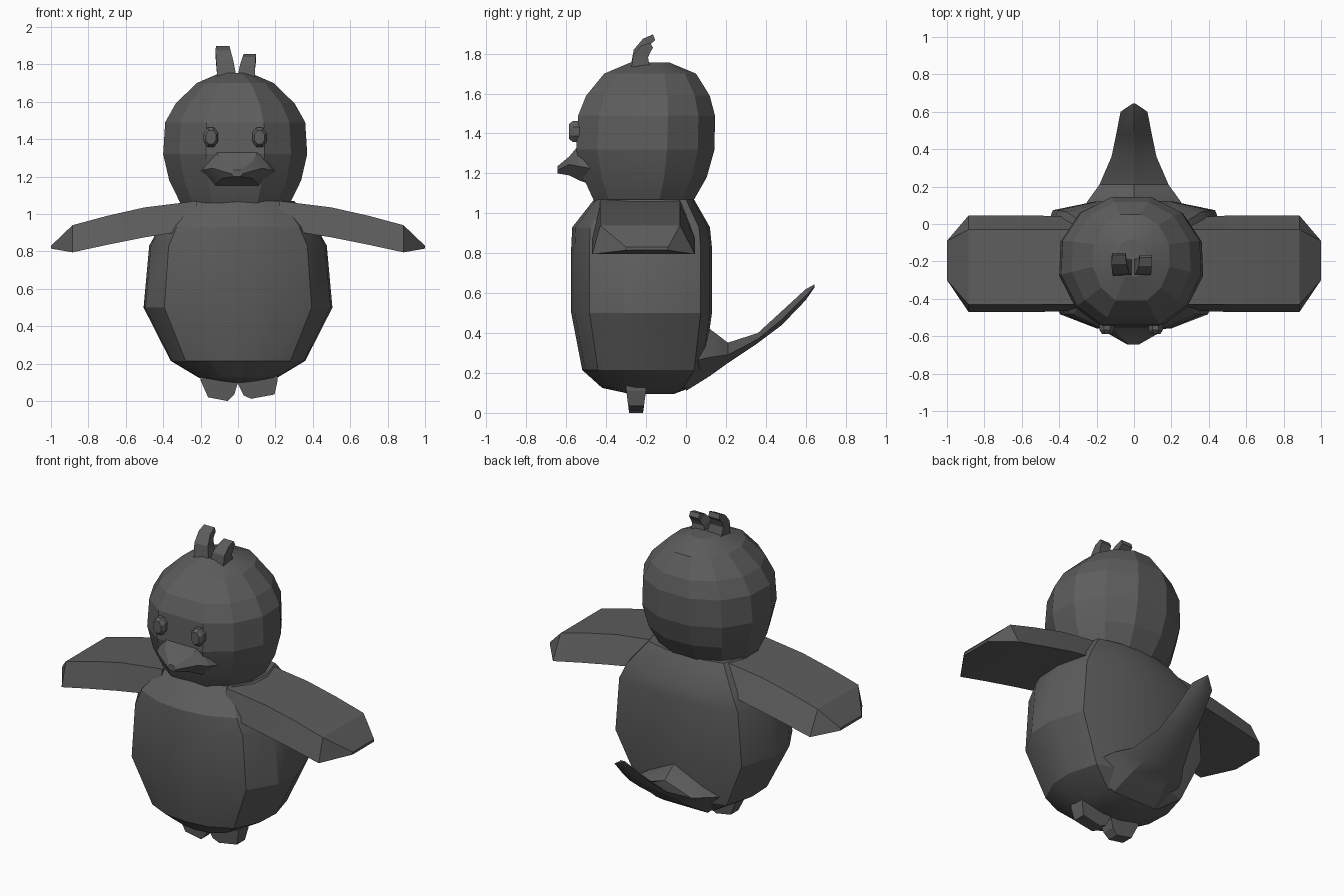
import bpy, bmesh, math

grey = bpy.data.materials.new("charcoal grey")
grey.diffuse_color = (0.11, 0.11, 0.11, 1)


def loft(name, rings, smooth=None):
    """Skin a list of equal-length rings and cap both ends."""
    bm = bmesh.new()
    vr = [[bm.verts.new(p) for p in r] for r in rings]
    n = len(rings[0])
    for a, b in zip(vr, vr[1:]):
        for i in range(n):
            j = (i + 1) % n
            bm.faces.new((a[i], a[j], b[j], b[i]))
    bm.faces.new(vr[0])
    bm.faces.new(vr[-1])
    bmesh.ops.remove_doubles(bm, verts=bm.verts, dist=0.0005)
    bmesh.ops.recalc_face_normals(bm, faces=bm.faces)
    me = bpy.data.meshes.new(name)
    bm.to_mesh(me)
    bm.free()
    ob = bpy.data.objects.new(name, me)
    me.materials.append(grey)
    bpy.context.collection.objects.link(ob)
    if smooth:
        bpy.ops.object.select_all(action='DESELECT')
        ob.select_set(True)
        bpy.context.view_layer.objects.active = ob
        bpy.ops.object.shade_smooth_by_angle(angle=math.radians(smooth))
    return ob


def mirrored(half):
    """Close a right-hand half section (front to back) across x = 0."""
    return half + [(-x, y) for x, y in half[::-1] if x > 0]


# Unit cross-sections: boxy for the body, rounder with a flat face for the head
body_section = mirrored([(0, -1), (0.40, -0.95), (0.78, -0.74), (0.98, -0.25),
                         (1, 0.25), (0.86, 0.84), (0.42, 0.97), (0, 1)])
head_section = mirrored([(0.40, -1), (0.76, -0.70), (0.98, -0.22), (0.96, 0.30),
                         (0.70, 0.74), (0.27, 0.98)])


def stack(section, levels, cx=0.0):
    """Rings from (z, half width, front y, back y)."""
    return [[(cx + x * w, (f + b) / 2 + y * (b - f) / 2, z) for x, y in section]
            for z, w, f, b in levels]


# Body
loft("body", stack(body_section, [
    (0.095, 0.06, -0.28, -0.06), (0.125, 0.21, -0.42, 0.02), (0.215, 0.36, -0.52, 0.09),
    (0.50, 0.505, -0.575, 0.13), (0.83, 0.475, -0.575, 0.13),
    (0.93, 0.42, -0.57, 0.12), (1.07, 0.30, -0.46, 0.04)]), 24)

# Head
loft("head", stack(head_section, [
    (1.06, 0.30, -0.46, 0.04), (1.18, 0.36, -0.515, 0.11), (1.32, 0.393, -0.55, 0.15),
    (1.49, 0.382, -0.54, 0.152), (1.59, 0.325, -0.50, 0.125), (1.70, 0.21, -0.41, 0.055),
    (1.755, 0.08, -0.28, -0.08)], -0.015), 14)

# Beak: flattened hexagon sections running forward out of the cheeks
loft("beak", [[(-0.005 + w * sx, y, z) for sx, z in
               ((-1, mid), (-0.65, top), (0.65, top), (1, mid), (0.6, low), (-0.6, low))]
              for y, w, low, mid, top in (
                  (-0.44, 0.22, 1.13, 1.22, 1.40), (-0.535, 0.18, 1.165, 1.235, 1.345),
                  (-0.585, 0.135, 1.19, 1.245, 1.285), (-0.645, 0.03, 1.20, 1.215, 1.235))], 20)

# Eyes: bevelled octagon studs
for side, ex in (("left", -0.145), ("right", 0.115)):
    loft(side + "_eye", [[(ex + s * 0.042 * math.cos(a), y, 1.41 + s * 0.057 * math.sin(a))
                          for a in [math.pi / 8 + k * math.pi / 4 for k in range(8)]]
                         for y, s in ((-0.52, 1), (-0.567, 1), (-0.587, 0.7))])

# Wings: trapezoid sections drooping outward to a narrow tip
wing = [(0.22, 1.07, 0.92, -0.43, -0.03, -0.46, 0.03),
        (0.50, 1.035, 0.875, -0.43, -0.03, -0.47, 0.045),
        (0.70, 0.99, 0.835, -0.43, -0.03, -0.47, 0.045),
        (0.885, 0.94, 0.795, -0.43, -0.03, -0.47, 0.045),
        (1.0, 0.83, 0.815, -0.30, -0.09, -0.30, -0.09)]
for side, s in (("left", -1), ("right", 1)):
    loft(side + "_wing", [[(s * x, tf, top), (s * x, tb, top), (s * x, bb, bot), (s * x, bf, bot)]
                          for x, top, bot, tf, tb, bf, bb in wing], 12)

# Tail: broad at the rump, curving up to a thin point
loft("tail", [[(-w, y, lo + 0.4 * (hi - lo)), (0, y, hi), (w, y, lo + 0.4 * (hi - lo)),
               (0.5 * w, y, lo), (-0.5 * w, y, lo)]
              for y, w, lo, hi in (
                  (0.0, 0.30, 0.11, 0.46), (0.12, 0.25, 0.185, 0.42), (0.21, 0.185, 0.25, 0.352),
                  (0.36, 0.12, 0.35, 0.40), (0.48, 0.095, 0.44, 0.51), (0.60, 0.072, 0.565, 0.62),
                  (0.645, 0.006, 0.63, 0.645))], 20)

# Feet: tapered toe blocks, slightly uneven
feet = {"left_foot": [(-0.20, 0.16), (-0.20, 0.11), (-0.16, 0.02), (-0.055, 0.0),
                      (-0.02, 0.035), (0.0, 0.10), (-0.01, 0.16)],
        "right_foot": [(0.01, 0.16), (0.0, 0.09), (0.03, 0.03), (0.07, 0.012),
                       (0.195, 0.035), (0.212, 0.11), (0.21, 0.16)]}
for name, outline in feet.items():
    loft(name, [[(x, -0.25 + d * (0.035 + min(z, 0.12) * 0.13), z) for x, z in outline]
                for d in (-1, 1)])

# Head tufts: strips curling backward, each step (left x, right x, front y, z, back y, z)
tufts = {"left_tuft": [(-0.11, -0.005, -0.28, 1.72, -0.18, 1.72),
                       (-0.117, -0.025, -0.262, 1.82, -0.20, 1.80),
                       (-0.12, -0.04, -0.215, 1.875, -0.185, 1.84),
                       (-0.118, -0.045, -0.165, 1.897, -0.155, 1.868)],
         "right_tuft": [(-0.005, 0.09, -0.275, 1.72, -0.18, 1.72),
                        (0.01, 0.092, -0.265, 1.795, -0.19, 1.78),
                        (0.025, 0.095, -0.225, 1.84, -0.18, 1.805),
                        (0.03, 0.095, -0.18, 1.855, -0.165, 1.83)]}
for name, steps in tufts.items():
    loft(name, [[(a, yf, zf), (b, yf, zf), (b, yb, zb), (a, yb, zb)]
                for a, b, yf, zf, yb, zb in steps])
